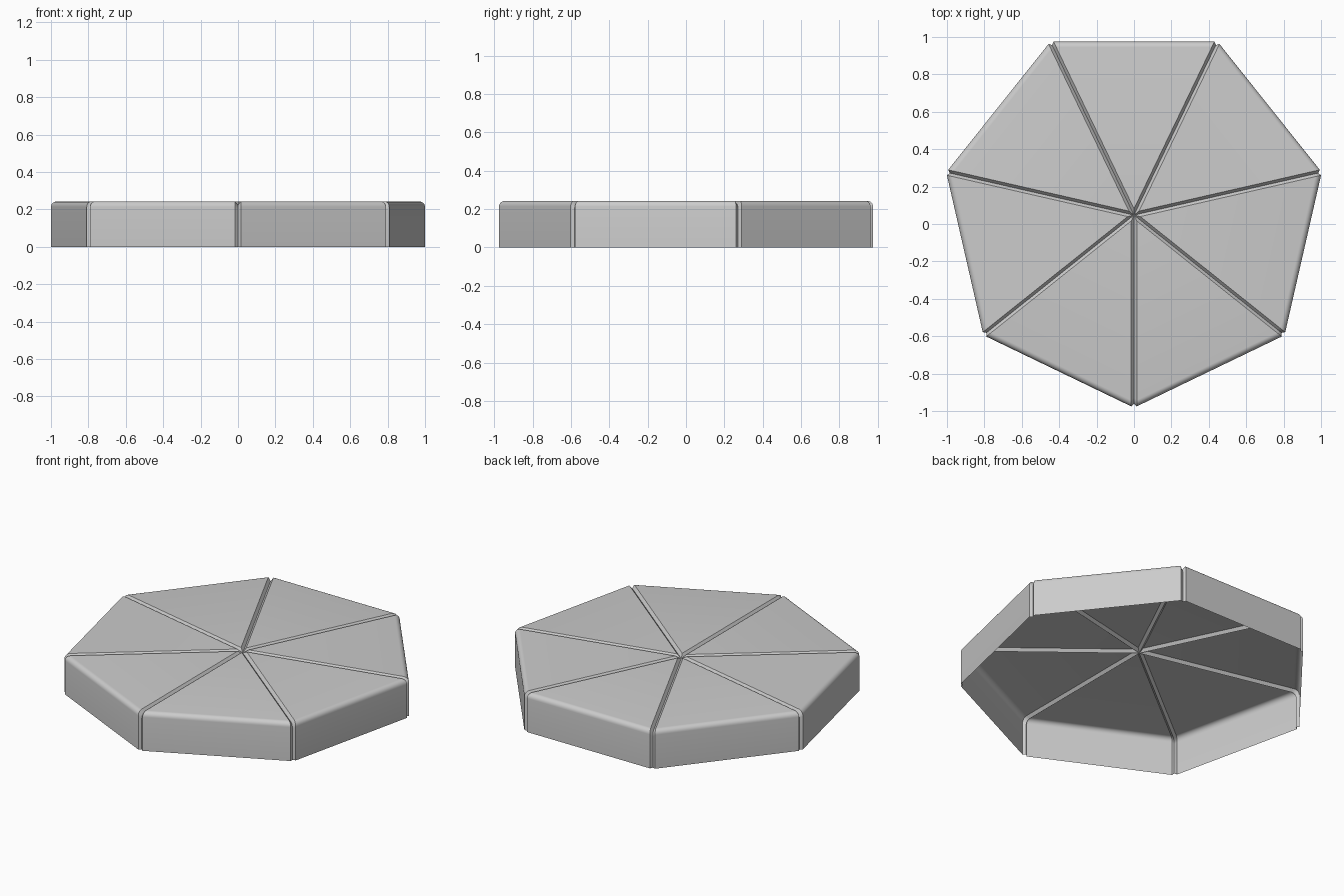
import bpy, bmesh
from math import sin, cos, tan, pi, radians
from mathutils import Vector

if "Cube" in bpy.data.objects:
    bpy.data.objects.remove(bpy.data.objects["Cube"])

N = 7               # sides / wedges
R = 1.0296          # corner radius of the outline
H = 0.243           # height
CY = 0.0475         # centre of the heptagon in y
FILLET = 0.03       # rounded top rim
G = 0.015           # half width of the grooves
DEPTH = 0.018       # groove depth
HALF = pi / N
STEPS = 6

# Rim profile: (inset from the side face, height), floor to top
profile = [(0.0, 0.0)]
for i in range(STEPS + 1):
    a = pi / 2 * i / STEPS
    profile.append((FILLET * (1 - cos(a)), H - FILLET * (1 - sin(a))))


def along(angle, radial, side, z):
    """Point on a spoke, shifted sideways from it."""
    return Vector((radial * cos(angle) - side * sin(angle),
                   CY + radial * sin(angle) + side * cos(angle), z))


bm = bmesh.new()

# Groove bottoms along each spoke, meeting in the centre
centre = bm.verts.new((0, CY, H - DEPTH))
spokes = []
for k in range(N):
    ang = -pi / 2 + 2 * HALF * k
    spokes.append([bm.verts.new(along(ang, R - (d + DEPTH) / cos(HALF), 0,
                                      z - DEPTH if z > 0 else 0))
                   for d, z in profile] + [centre])


def groove_side(edge, spoke, flip):
    for i in range(len(edge) - 1):
        f = [edge[i], edge[i + 1], spoke[i + 1], spoke[i]]
        bm.faces.new(f[::-1] if flip else f)


# Wedge panels: side wall, rounded rim, triangular top
for k in range(N):
    a0 = -pi / 2 + 2 * HALF * k
    a1 = a0 + 2 * HALF
    apex = bm.verts.new(along(a0 + HALF, G / sin(HALF), 0, H))
    left, right = [], []
    for d, z in profile:
        rad = R - d / cos(HALF) - G * tan(HALF)
        left.append(bm.verts.new(along(a0, rad, G, z)))
        right.append(bm.verts.new(along(a1, rad, -G, z)))
    for i in range(len(profile) - 1):
        bm.faces.new((left[i], right[i], right[i + 1], left[i + 1]))
    bm.faces.new((left[-1], right[-1], apex))
    groove_side(left + [apex], spokes[k], False)
    groove_side(right + [apex], spokes[(k + 1) % N], True)

bmesh.ops.recalc_face_normals(bm, faces=bm.faces)
if sum(f.normal.z for f in bm.faces) < 0:
    bmesh.ops.reverse_faces(bm, faces=bm.faces)

mesh = bpy.data.meshes.new("heptagon_shell")
bm.to_mesh(mesh)
bm.free()
shell = bpy.data.objects.new("heptagon_shell", mesh)
bpy.context.collection.objects.link(shell)
bpy.context.view_layer.objects.active = shell
shell.select_set(True)
bpy.ops.object.shade_smooth_by_angle(angle=radians(30))
